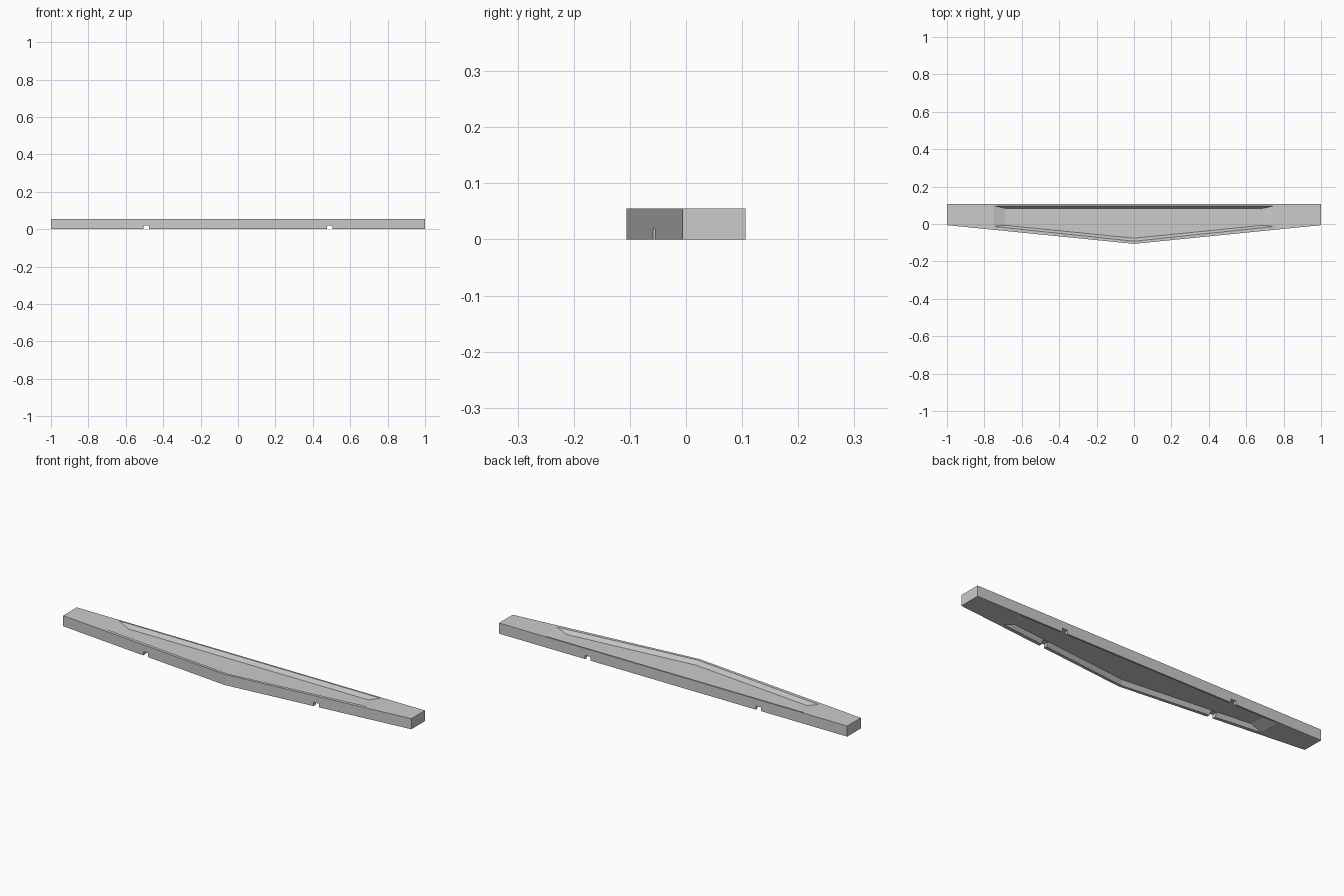
import bpy, bmesh

if "Cube" in bpy.data.objects:
    bpy.data.objects.remove(bpy.data.objects["Cube"])

H = 0.055      # bar height
D = 0.02       # recess depth, top and bottom


def ring(bm, half, back, end, tip, z):
    """Five-sided plan: straight back, front edges meeting at a central point."""
    pts = [(-half, back), (-half, end), (0, tip), (half, end), (half, back)]
    return [bm.verts.new((x, y, z)) for x, y in pts]


def bridge(bm, a, b):
    n = len(a)
    for i in range(n):
        j = (i + 1) % n
        bm.faces.new((a[i], a[j], b[j], b[i]))


# Pointed bar with a sloped recess on its top and underside
bm = bmesh.new()
outers = []
for z, floor_z in ((0, D), (H, H - D)):
    outer = ring(bm, 1.0, 0.106, -0.006, -0.106, z)
    lip = ring(bm, 0.75, 0.097, -0.013, -0.092, z)
    floor = ring(bm, 0.69, 0.084, -0.007, -0.076, floor_z)
    bridge(bm, outer, lip)
    bridge(bm, lip, floor)
    bm.faces.new(floor)
    outers.append(outer)
bridge(bm, *outers)
bmesh.ops.recalc_face_normals(bm, faces=bm.faces)
mesh = bpy.data.meshes.new("pointed_bar")
bm.to_mesh(mesh)
bm.free()
bar = bpy.data.objects.new("pointed_bar", mesh)
bpy.context.collection.objects.link(bar)

# Small notches through the lower rims
for side in (-1, 1):
    bpy.ops.mesh.primitive_cube_add(size=1, location=(side * 0.49, 0, -0.0005))
    cutter = bpy.context.object
    cutter.name = "notch_cutter"
    cutter.scale = (0.03, 0.4, 0.039)
    cutter.hide_render = True
    cutter.display_type = 'WIRE'
    mod = bar.modifiers.new("notch", 'BOOLEAN')
    mod.operation = 'DIFFERENCE'
    mod.solver = 'EXACT'
    mod.object = cutter
